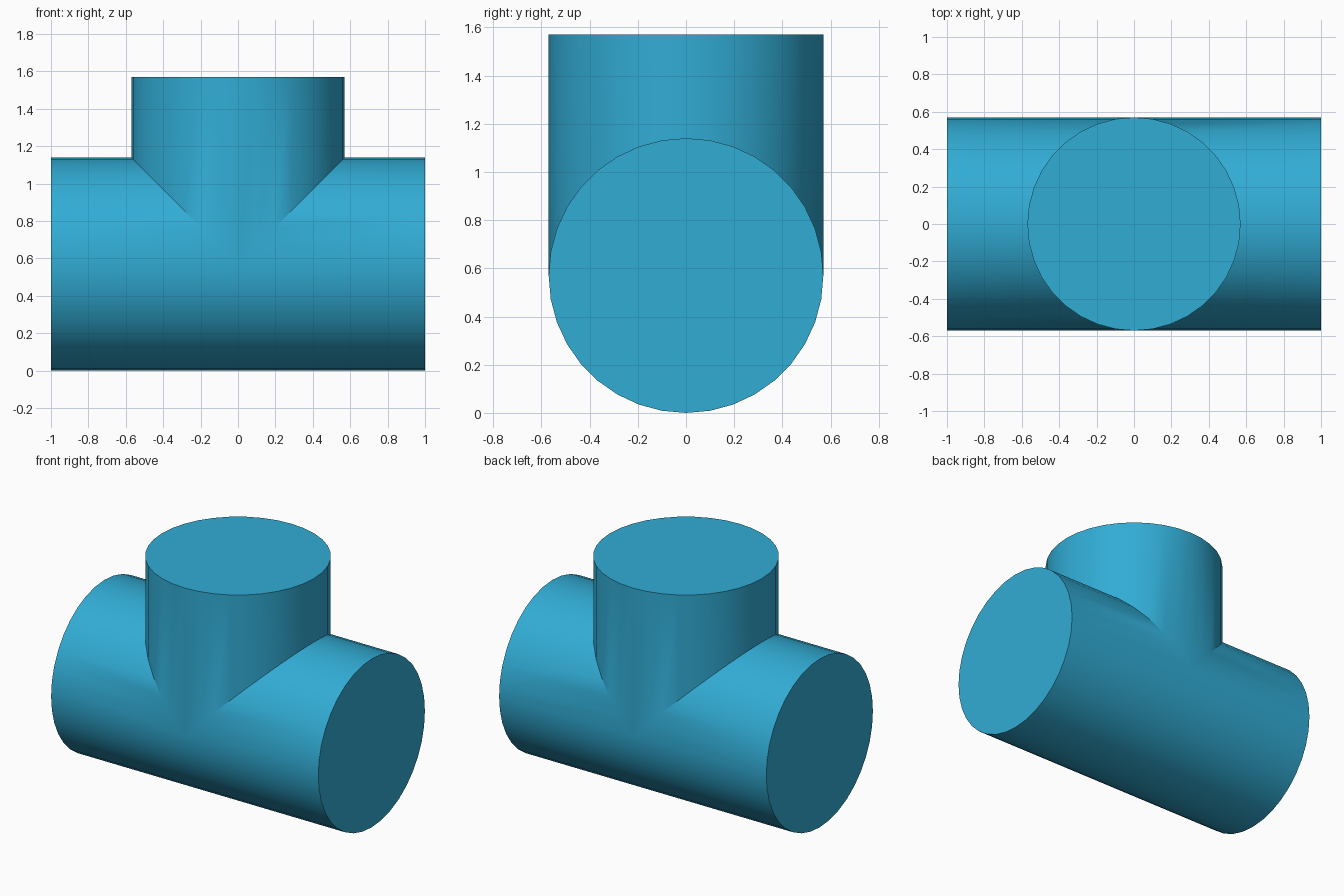
import bpy, bmesh, math

cube = bpy.data.objects.get("Cube")
if cube:
    bpy.data.objects.remove(cube, do_unlink=True)

R = 0.57      # radius of both cylinders, also the height of the main axis
TOP = 1.57    # top of the upright branch
SIDES = 36

blue = bpy.data.materials.new("sky blue")
colour = (0.031, 0.413, 0.665, 1.0)
blue.diffuse_color = colour
blue.use_nodes = True
blue.node_tree.nodes["Principled BSDF"].inputs["Base Color"].default_value = colour

bm = bmesh.new()


def ring(point):
    """Closed loop of vertices, one per side, placed by point(cos, sin)."""
    angles = [2 * math.pi * i / SIDES for i in range(SIDES)]
    return [bm.verts.new(point(R * math.cos(a), R * math.sin(a))) for a in angles]


def tube(inner, outer):
    """Side walls between two loops, with a flat cap on the outer one."""
    for i in range(SIDES):
        j = (i + 1) % SIDES
        bm.faces.new((inner[i], inner[j], outer[j], outer[i]))
    bm.faces.new(outer)


# Main cylinder: two halves, each mitred at 45 degrees on its upper side
for side in (-1, 1):
    tube(ring(lambda c, s: (side * max(c, 0), s, R + c)),
         ring(lambda c, s: (side, s, R + c)))

# Upright branch: its lower rim follows the same mitre
tube(ring(lambda c, s: (c, s, R + abs(c))),
     ring(lambda c, s: (c, s, TOP)))

# Weld the three arms into one closed solid
bmesh.ops.remove_doubles(bm, verts=bm.verts[:], dist=1e-4)
bmesh.ops.recalc_face_normals(bm, faces=bm.faces[:])

mesh = bpy.data.meshes.new("tee_fitting")
bm.to_mesh(mesh)
bm.free()
mesh.materials.append(blue)
tee = bpy.data.objects.new("tee_fitting", mesh)
bpy.context.collection.objects.link(tee)

# Smooth round walls, sharp rims and seam
bpy.ops.object.select_all(action='DESELECT')
tee.select_set(True)
bpy.context.view_layer.objects.active = tee
bpy.ops.object.shade_smooth_by_angle(angle=math.radians(30))
